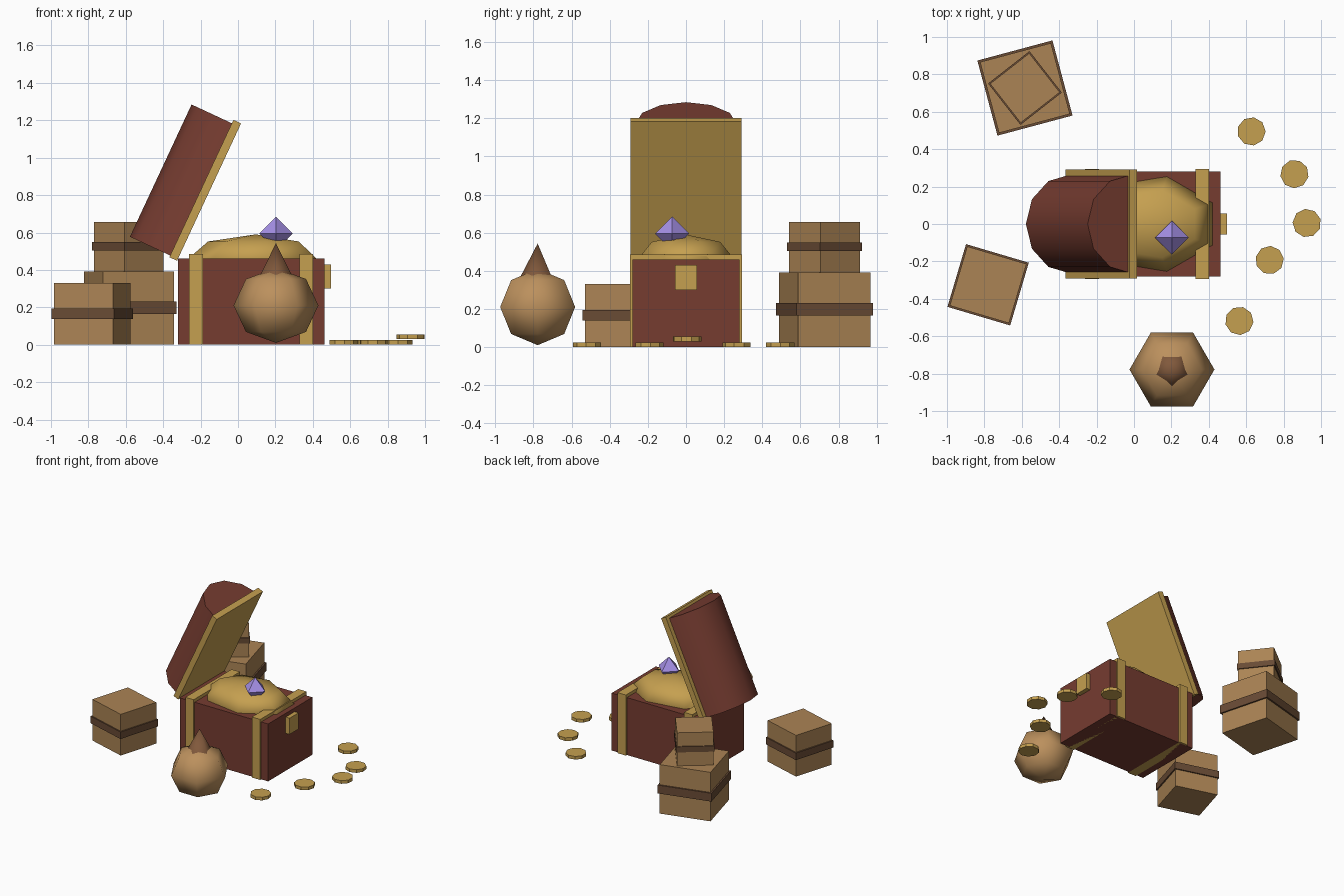
import bpy, bmesh
from math import sin, cos, pi, radians
from mathutils import Matrix, Vector

if "Cube" in bpy.data.objects:
    bpy.data.objects.remove(bpy.data.objects["Cube"])


def material(name, rgb):
    m = bpy.data.materials.new(name)
    m.diffuse_color = (*rgb, 1)
    m.use_nodes = True
    m.node_tree.nodes["Principled BSDF"].inputs["Base Color"].default_value = m.diffuse_color
    return m


WOOD = material("red_wood", (0.18, 0.045, 0.03))
GOLD = material("gold", (0.56, 0.35, 0.08))
CRATE = material("crate_wood", (0.41, 0.23, 0.09))
STRAP = material("dark_strap", (0.14, 0.07, 0.035))
SACK = material("sack_cloth", (0.50, 0.28, 0.11))
NECK = material("sack_neck_cloth", (0.22, 0.10, 0.045))
GEM = material("violet_gem", (0.38, 0.28, 0.80))


def finish(name, bm, mat, smooth=None):
    bmesh.ops.recalc_face_normals(bm, faces=bm.faces)
    me = bpy.data.meshes.new(name)
    bm.to_mesh(me)
    bm.free()
    ob = bpy.data.objects.new(name, me)
    bpy.context.collection.objects.link(ob)
    me.materials.append(mat)
    if smooth:
        bpy.ops.object.select_all(action='DESELECT')
        ob.select_set(True)
        bpy.context.view_layer.objects.active = ob
        bpy.ops.object.shade_smooth_by_angle(angle=radians(smooth))
    return ob


def box(name, lo, hi, mat, matrix=Matrix()):
    lo, hi = Vector(lo), Vector(hi)
    bm = bmesh.new()
    bmesh.ops.create_cube(bm, size=1)
    bmesh.ops.scale(bm, vec=hi - lo, verts=bm.verts)
    bmesh.ops.translate(bm, vec=(lo + hi) / 2, verts=bm.verts)
    bmesh.ops.transform(bm, matrix=matrix, verts=bm.verts)
    return finish(name, bm, mat)


def lathe(name, profile, segs, phase, centre, scale, mat, smooth=None):
    """Turn (radius, height) points about z; zero radius makes a pole."""
    bm = bmesh.new()
    rings = []
    for r, z in profile:
        n = segs if r > 0 else 1
        rings.append([bm.verts.new((centre[0] + scale[0] * r * cos(phase + 2 * pi * i / segs),
                                    centre[1] + scale[1] * r * sin(phase + 2 * pi * i / segs),
                                    centre[2] + scale[2] * z)) for i in range(n)])
    for a, b in zip(rings, rings[1:]):
        for i in range(segs):
            j = (i + 1) % segs
            quad = [a[i % len(a)], a[j % len(a)], b[j % len(b)], b[i % len(b)]]
            bm.faces.new(list(dict.fromkeys(quad)))
    for ring in (rings[0], rings[-1]):
        if len(ring) > 1:
            bm.faces.new(ring)
    return finish(name, bm, mat, smooth)


BALL = [(max(0, round(cos(a), 4)), sin(a)) for a in (-pi / 2, -pi / 4, 0, pi / 4, pi / 2)]

# Chest body, bands and latch
box("chest_body", (-0.32, -0.28, 0), (0.463, 0.28, 0.46), WOOD)
for side, x in (("left", -0.225), ("right", 0.365)):
    box(f"chest_band_{side}", (x - 0.037, -0.293, 0), (x + 0.037, 0.293, 0.485), GOLD)
box("chest_latch", (0.45, -0.057, 0.3), (0.497, 0.057, 0.43), GOLD)

# Open lid, hinged back at the left end
HINGE = Matrix.Translation((-0.326, 0, 0.449)) @ Matrix.Rotation(radians(-65), 4, 'Y')
box("lid_rim", (0, -0.292, 0), (0.81, 0.292, 0.045), GOLD, HINGE)
bm = bmesh.new()
arc = [bm.verts.new((0.01, 0.265 * cos(pi * i / 6), 0.0175 + 0.265 * sin(pi * i / 6)))
       for i in range(7)]
face = bm.faces.new(arc)
ext = bmesh.ops.extrude_face_region(bm, geom=[face], use_keep_orig=True)
bmesh.ops.translate(bm, vec=(0.78, 0, 0),
                    verts=[g for g in ext["geom"] if isinstance(g, bmesh.types.BMVert)])
bmesh.ops.transform(bm, matrix=HINGE, verts=bm.verts)
finish("lid_dome", bm, WOOD, 40)

# Treasure heap and gem
lathe("gold_heap", BALL, 7, pi, (0.095, 0, 0.46), (0.361, 0.26, 0.13), GOLD, 80)
lathe("gem", [(0, -1), (1, 0), (0, 1)], 4, 0, (0.203, -0.073, 0.595), (0.09,) * 3, GEM)

# Loose coins
COINS = [(0.628, 0.495, 0), (0.858, 0.267, 0), (0.924, 0.005, 0.03),
         (0.725, -0.193, 0), (0.563, -0.518, 0)]
for i, (x, y, z) in enumerate(COINS):
    lathe(f"coin_{i + 1}", [(1, 0), (1, 1)], 9, 0.5 * i, (x, y, z), (0.076, 0.076, 0.025), GOLD)

# Sack with tied neck
lathe("sack", BALL, 6, 0, (0.203, -0.778, 0.21), (0.227, 0.227, 0.2), SACK, 80)
lathe("sack_neck", [(1, 0), (0, 1)], 5, -pi / 2, (0.203, -0.778, 0.36), (0.095, 0.095, 0.183),
      NECK, 80)

# Strapped crates: x, y, base height, size, turn
CRATES = [("front_crate", -0.78, -0.325, 0, 0.33, -16.5),
          ("back_crate", -0.583, 0.727, 0, 0.392, 15),
          ("top_crate", -0.583, 0.727, 0.392, 0.265, 38)]
for name, x, y, z, s, turn in CRATES:
    m = Matrix.Translation((x, y, z)) @ Matrix.Rotation(radians(turn), 4, 'Z')
    h, b = s / 2, s * 0.53
    box(name, (-h, -h, 0), (h, h, s), CRATE, m)
    box(name + "_strap", (-b, -b, s * 0.42), (b, b, s * 0.59), STRAP, m)
